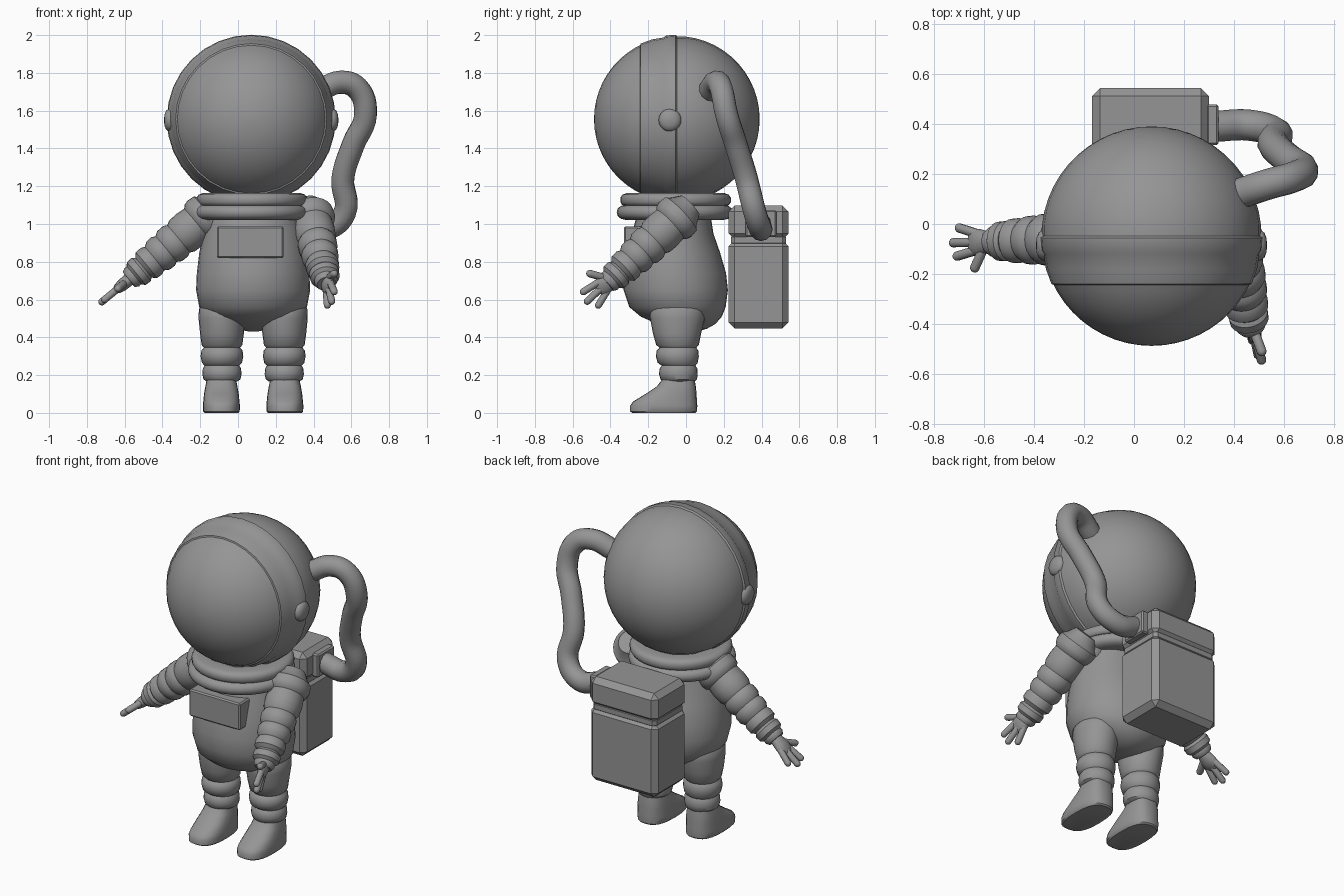
import bpy, bmesh, math
from mathutils import Vector

if "Cube" in bpy.data.objects:
    bpy.data.objects.remove(bpy.data.objects["Cube"])

grey = bpy.data.materials.new("suit grey")
grey.use_nodes = True
grey.diffuse_color = (0.3, 0.3, 0.3, 1)
grey.node_tree.nodes["Principled BSDF"].inputs["Base Color"].default_value = (0.3, 0.3, 0.3, 1)


def finish(name, bm, angle=40):
    bmesh.ops.recalc_face_normals(bm, faces=bm.faces[:])
    mesh = bpy.data.meshes.new(name)
    bm.to_mesh(mesh)
    bm.free()
    ob = bpy.data.objects.new(name, mesh)
    bpy.context.collection.objects.link(ob)
    mesh.materials.append(grey)
    bpy.ops.object.select_all(action='DESELECT')
    bpy.context.view_layer.objects.active = ob
    ob.select_set(True)
    bpy.ops.object.shade_smooth_by_angle(angle=math.radians(angle))
    return ob


def loft(name, rings, n=24, power=1.0, angle=40):
    """Skin rings given as (centre, u radius vector, v radius vector)."""
    bm = bmesh.new()
    loops = []
    for c, u, v in rings:
        loop = []
        for i in range(n):
            a = math.tau * i / n
            co, si = math.cos(a), math.sin(a)
            co = math.copysign(abs(co) ** power, co)
            si = math.copysign(abs(si) ** power, si)
            loop.append(bm.verts.new(Vector(c) + u * co + v * si))
        loops.append(loop)
    for a, b in zip(loops, loops[1:]):
        for i in range(n):
            j = (i + 1) % n
            bm.faces.new((a[i], a[j], b[j], b[i]))
    bm.faces.new(loops[0])
    bm.faces.new(loops[-1])
    return finish(name, bm, angle)


def stack(name, x, levels, **kw):
    """Upright body from (z, half width, front y, back y)."""
    return loft(name, [((x, (f + b) / 2, z), Vector((w, 0, 0)), Vector((0, (b - f) / 2, 0)))
                       for z, w, f, b in levels], **kw)


def lathe(name, origin, direction, profile, n=24, angle=40):
    """Round body about an axis from (distance, radius)."""
    d = Vector(direction).normalized()
    u = d.cross(Vector((0, 1, 0)) if abs(d.y) < 0.9 else Vector((1, 0, 0))).normalized()
    v = d.cross(u)
    return loft(name, [(Vector(origin) + d * t, u * r, v * r) for t, r in profile], n, 1, angle)


def arc(r, start, end, steps):
    """Sphere profile between two polar angles in degrees."""
    out = []
    for i in range(steps + 1):
        a = math.radians(start + (end - start) * i / steps)
        out.append((-r * math.cos(a), max(r * math.sin(a), 0.001)))
    return out


def capsule(name, a, b, r, n=10):
    a, b = Vector(a), Vector(b)
    ends = arc(r, 0, 90, 4)
    length = (b - a).length
    lathe(name, a, b - a, ends + [(length - t, q) for t, q in reversed(ends)], n)


def box(name, lo, hi, bevel, segments=1):
    bm = bmesh.new()
    bmesh.ops.create_cube(bm, size=1)
    for v in bm.verts:
        v.co = [lo[i] + (v.co[i] + 0.5) * (hi[i] - lo[i]) for i in range(3)]
    bmesh.ops.bevel(bm, geom=bm.edges[:], offset=bevel, segments=segments, affect='EDGES', profile=0.5)
    return finish(name, bm, 30)


# Helmet: visor dome, raised rim ridge and rear shell
head = (0.07, -0.05, 1.555)
lathe("visor", head, (0, 1, 0), arc(0.437, 0, 66, 10), n=32)
lathe("helmet_shell", head, (0, 1, 0),
      [(-0.17, 0.37), (-0.195, 0.385), (-0.19, 0.4), (-0.13, 0.422), (-0.07, 0.432), (-0.055, 0.443),
       (-0.005, 0.447), (0.003, 0.438)] + arc(0.44, 96, 180, 12), n=32)
for side, name in ((-1, "right_ear_button"), (1, "left_ear_button")):
    lathe(name, (0.07 + side * 0.415, -0.085, 1.55), (side, 0, 0),
          [(0, 0.06), (0.022, 0.06), (0.036, 0.05), (0.044, 0.03), (0.047, 0.004)], n=20)

# Neck collar: two stacked rounded rings
lathe("collar_top", (0.073, -0.055, 1.095), (0, 0, 1),
      [(0, 0.27), (0.006, 0.283), (0.02, 0.292), (0.045, 0.292), (0.06, 0.282), (0.068, 0.26), (0.068, 0.2)], n=32)
lathe("collar_base", (0.068, -0.06, 1.022), (0, 0, 1),
      [(0, 0.26), (0.006, 0.285), (0.02, 0.302), (0.04, 0.307), (0.06, 0.302), (0.074, 0.285), (0.08, 0.25)], n=32)

# Torso and chest panel
stack("torso", 0.08, [
    (0.432, 0.03, 0.0, 0.06), (0.445, 0.09, -0.07, 0.11), (0.47, 0.16, -0.15, 0.155),
    (0.51, 0.235, -0.24, 0.19), (0.56, 0.285, -0.3, 0.21), (0.65, 0.302, -0.33, 0.222),
    (0.74, 0.298, -0.33, 0.212), (0.85, 0.285, -0.31, 0.18), (0.95, 0.262, -0.285, 0.145),
    (1.05, 0.24, -0.26, 0.13)], n=32)
box("chest_panel", (-0.112, -0.328, 0.82), (0.242, -0.2, 0.988), 0.008)

# Legs with padded rings, and boots
for x, side in ((-0.085, "right"), (0.245, "left")):
    stack(side + "_leg", x, [
        (0.6, 0.09, -0.15, 0.07), (0.55, 0.122, -0.19, 0.1), (0.5, 0.124, -0.19, 0.1),
        (0.42, 0.116, -0.175, 0.08), (0.36, 0.108, -0.158, 0.068), (0.345, 0.096, -0.14, 0.055),
        (0.33, 0.109, -0.155, 0.065), (0.3, 0.113, -0.16, 0.068), (0.265, 0.106, -0.15, 0.062),
        (0.25, 0.092, -0.128, 0.05), (0.235, 0.101, -0.14, 0.06), (0.205, 0.104, -0.143, 0.062),
        (0.178, 0.098, -0.135, 0.058), (0.165, 0.08, -0.12, 0.045)])
    stack(side + "_boot", x + (-0.003 if x < 0 else 0.003), [
        (0, 0.09, -0.285, 0.05), (0.008, 0.097, -0.296, 0.058), (0.038, 0.098, -0.296, 0.06),
        (0.06, 0.096, -0.28, 0.058), (0.1, 0.092, -0.215, 0.056), (0.14, 0.085, -0.155, 0.052),
        (0.178, 0.077, -0.125, 0.046)], power=0.75)


# Arms: shoulder, ribbed sleeve, palm and spread fingers
sleeve = [(-0.08, 0.07), (-0.03, 0.1), (-0.01, 0.122), (0.03, 0.126), (0.055, 0.118), (0.07, 0.104),
          (0.12, 0.109), (0.17, 0.106), (0.195, 0.094), (0.215, 0.104), (0.255, 0.103), (0.28, 0.088),
          (0.3, 0.098), (0.335, 0.096), (0.36, 0.08), (0.38, 0.09), (0.415, 0.088), (0.435, 0.068),
          (0.45, 0.08), (0.485, 0.078), (0.5, 0.06), (0.515, 0.062), (0.535, 0.05)]


def arm(side, shoulder, wrist, palm, spread):
    shoulder, wrist, palm, spread = map(Vector, (shoulder, wrist, palm, spread))
    d = (wrist - shoulder).normalized()
    s = (spread - d * spread.dot(d)).normalized()
    thin = d.cross(s)
    lathe(side + "_sleeve", shoulder, d, sleeve)
    loft(side + "_palm", [(palm + d * t, s * w, thin * h) for t, w, h in (
        (-0.08, 0.03, 0.03), (-0.04, 0.042, 0.034), (0.0, 0.054, 0.032),
        (0.03, 0.054, 0.026), (0.055, 0.035, 0.012))], n=16)
    for finger, a, b in (("first", 0.12, 0.052), ("middle", 0.137, -0.002), ("little", 0.105, -0.06)):
        capsule(f"{side}_{finger}_finger", palm + d * 0.02 + s * b * 0.6, palm + d * a + s * b, 0.019)
    capsule(side + "_thumb", palm - d * 0.02 + s * 0.02, palm + d * 0.03 + s * 0.1, 0.02)


arm("right", (-0.165, -0.055, 1.045), (-0.56, -0.07, 0.72), (-0.615, -0.073, 0.675), (0, -1, 0))
arm("left", (0.385, -0.035, 1.045), (0.46, -0.38, 0.72), (0.475, -0.425, 0.685), (0.3, -0.6, 0.75))
for x, side in ((-0.12, "right"), (0.29, "left")):
    lathe(side + "_shoulder", (x, -0.05, 1.03), (1, 0, 0), arc(0.1, 0, 180, 12))

# Backpack with separate lid and a hose fitting
box("backpack_body", (-0.168, 0.225, 0.447), (0.3, 0.543, 0.913), 0.032)
box("backpack_seam", (-0.155, 0.238, 0.88), (0.287, 0.53, 0.95), 0.02)
box("backpack_lid", (-0.168, 0.225, 0.918), (0.3, 0.543, 1.097), 0.032)
box("hose_fitting", (0.29, 0.315, 0.93), (0.338, 0.478, 1.075), 0.008)

# Air hose from pack to helmet
curve = bpy.data.curves.new("air_hose", 'CURVE')
curve.dimensions = '3D'
curve.bevel_depth = 0.062
curve.bevel_resolution = 4
curve.use_fill_caps = True
curve.resolution_u = 6
spline = curve.splines.new('BEZIER')
path = [(0.32, 0.39, 1.0), (0.46, 0.395, 0.975), (0.565, 0.365, 1.06), (0.555, 0.32, 1.24),
        (0.61, 0.265, 1.42), (0.675, 0.215, 1.58), (0.63, 0.185, 1.72), (0.54, 0.16, 1.75), (0.42, 0.12, 1.7)]
spline.bezier_points.add(len(path) - 1)
for p, co in zip(spline.bezier_points, path):
    p.co = co
    p.handle_left_type = p.handle_right_type = 'AUTO'
curve.materials.append(grey)
hose = bpy.data.objects.new("air_hose", curve)
bpy.context.collection.objects.link(hose)
